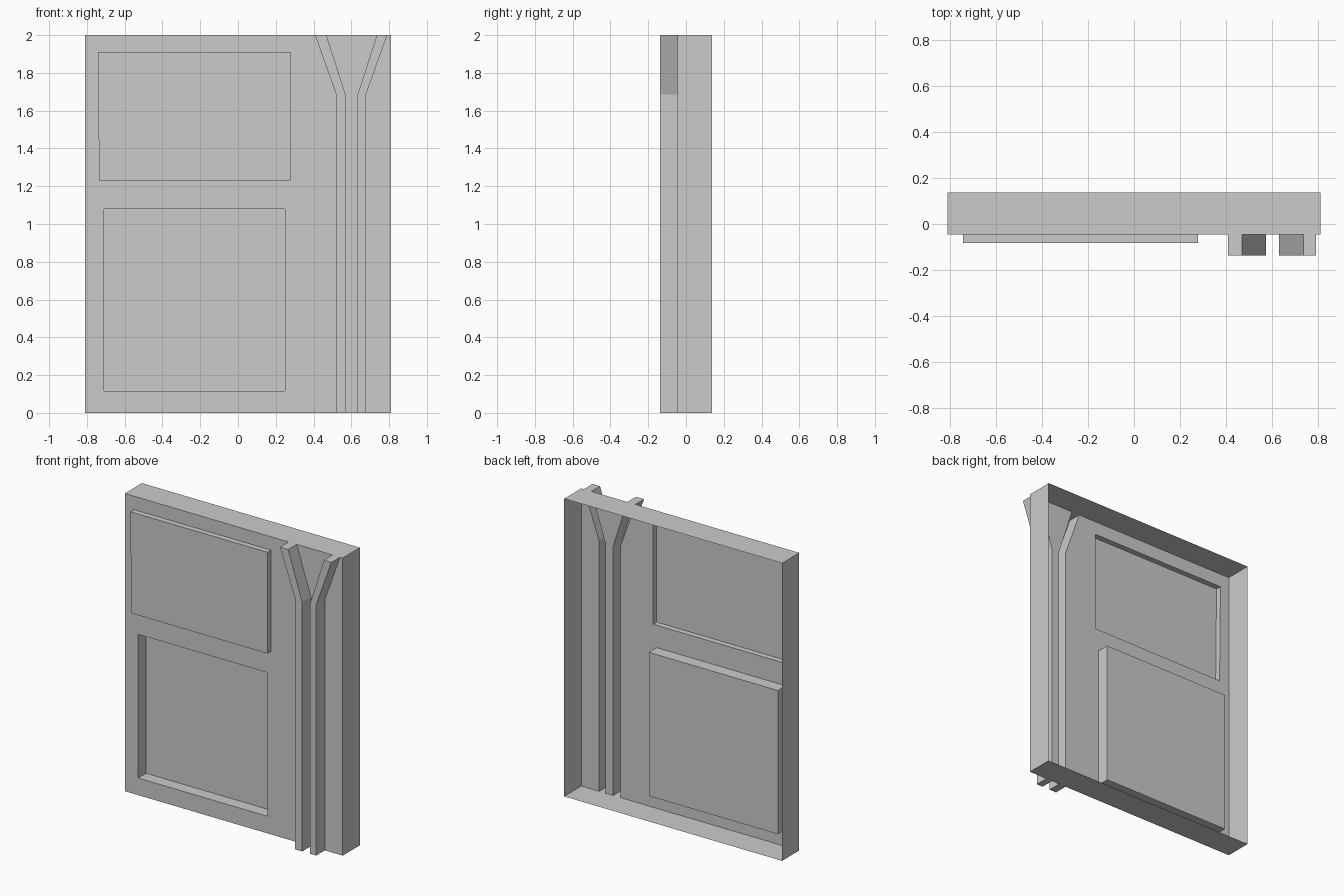
import bpy, bmesh

if "Cube" in bpy.data.objects:
    bpy.data.objects.remove(bpy.data.objects["Cube"])

SKIN, BACK, RIB = -0.045, 0.137, -0.137   # y depths
W, H = 0.81, 2.0


def rect(x0, x1, z0, z1):
    return [(x0, z0), (x1, z0), (x1, z1), (x0, z1)]


def finish(name, bm):
    mesh = bpy.data.meshes.new(name)
    bm.to_mesh(mesh)
    bm.free()
    obj = bpy.data.objects.new(name, mesh)
    bpy.context.collection.objects.link(obj)


def pressed(name, outline, y0, y1, cap=True):
    """Walls around an x-z outline from y0 to y1, open at y0."""
    bm = bmesh.new()
    a = [bm.verts.new((x, y0, z)) for x, z in outline]
    b = [bm.verts.new((x, y1, z)) for x, z in outline]
    n = len(outline)
    for i in range(n):
        j = (i + 1) % n
        bm.faces.new((a[i], a[j], b[j], b[i]))
    if cap:
        bm.faces.new(b)
    finish(name, bm)


def sheet(name, *loops):
    """Flat sheet on the skin plane; later loops are holes."""
    bm = bmesh.new()
    for pts in loops:
        v = [bm.verts.new((x, SKIN, z)) for x, z in pts]
        for i in range(len(v)):
            bm.edges.new((v[i - 1], v[i]))
    bmesh.ops.triangle_fill(bm, edges=bm.edges[:], use_beauty=True)
    bm.normal_update()
    for f in bm.faces:
        if f.normal.y > 0:
            f.normal_flip()
    finish(name, bm)


# Outlines of the pressed panels and the forked ribs
upper = [(-0.735, 1.23), (0.277, 1.23), (0.277, 1.91), (-0.742, 1.91)]
lower = rect(-0.71, 0.25, 0.115, 1.08)
l_out = [(0.52, 0), (0.52, 1.685), (0.408, H)]
l_in = [(0.573, 0), (0.573, 1.675), (0.468, H)]
r_in = [(0.63, 0), (0.63, 1.675), (0.735, H)]
r_out = [(0.677, 0), (0.677, 1.685), (0.79, H)]

# Outer walls, open at the back
pressed("outer_frame", rect(-W, W, 0, H), BACK, SKIN, cap=False)

# Front skin pieces around the panels and ribs
sheet("main_skin", [(-W, 0)] + l_out + [(-W, H)], upper, lower)
sheet("middle_skin", l_in + r_in[::-1])
sheet("edge_skin", r_out + [(W, H), (W, 0)])

# Raised upper panel and recessed lower panel
pressed("upper_panel", upper, SKIN, -0.083)
pressed("lower_panel", lower, SKIN, 0.038)

# Hollow ribs that fork at the top
pressed("left_rib", l_in + l_out[::-1], SKIN, RIB)
pressed("right_rib", r_out + r_in[::-1], SKIN, RIB)
